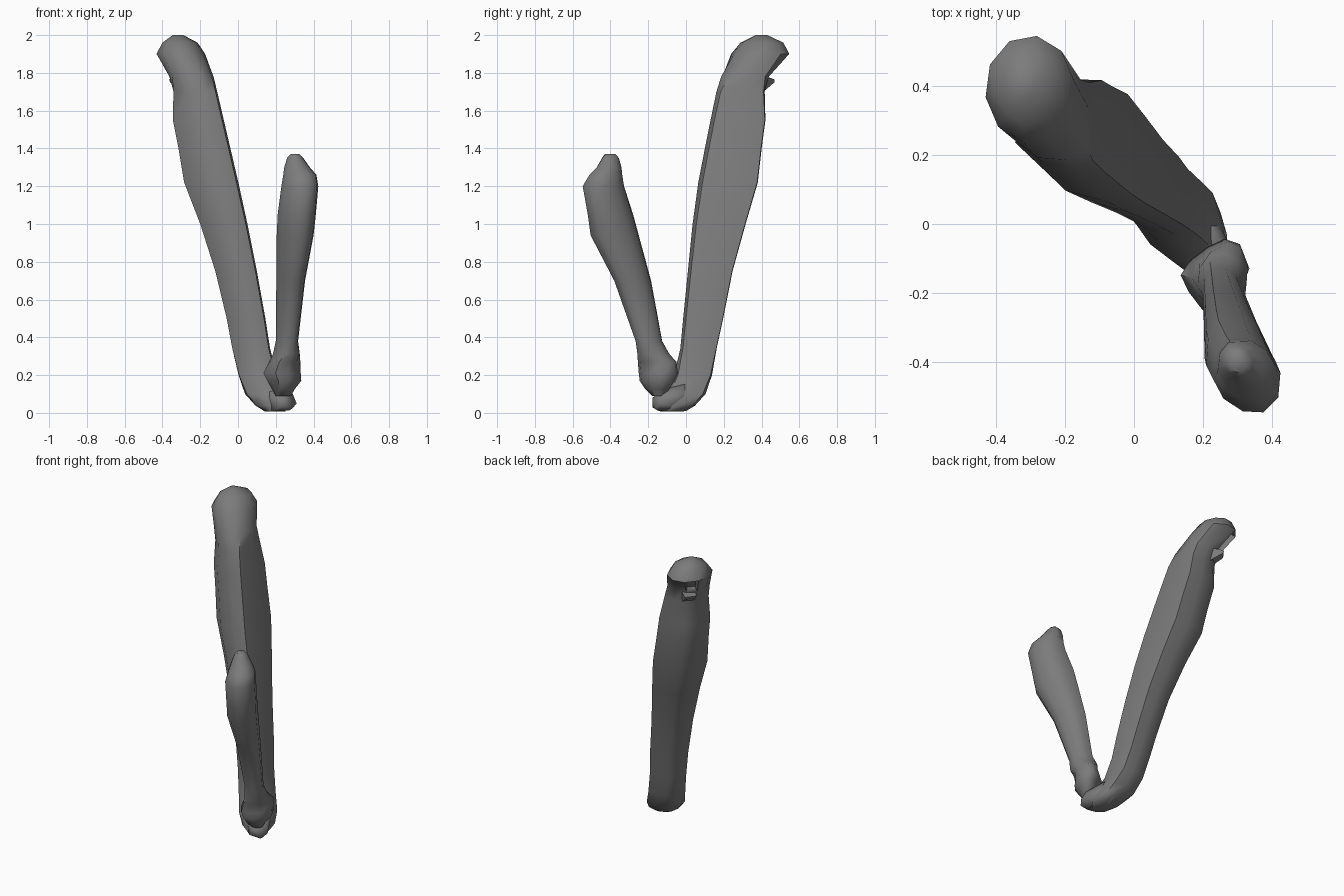
import bpy, bmesh, math
from mathutils import Vector

grey = bpy.data.materials.new("dark grey")
grey.diffuse_color = (0.2, 0.2, 0.2, 1)

# Cross-section profiles inside a -1..1 box, all starting at the back right
BLADE = [(.86, .95), (.2, .97), (-.48, .9), (-.84, .64), (-.96, .15),
         (-1, -.28), (-.4, -.8), (.45, -1), (.93, -.86), (1, .2)]
WEDGE = [(.6, .6), (.1, .95), (-.65, 1), (-.95, .55), (-1, -.1),
         (-.68, -.58), (-.1, -.92), (.5, -1), (.95, -.65), (1, .0)]
COLLAR = [(.75, .85), (.3, 1), (-.25, .75), (-.7, .4), (-1, -.02),
          (-.75, -.5), (-.35, -1), (.3, -.88), (.75, -.4), (1, .25)]
ROUND = [(1.02 * math.cos(math.radians(45 + 36 * i)),
          1.02 * math.sin(math.radians(45 + 36 * i))) for i in range(10)]


def ring(sec, profile):
    """Points of one section: z, x range, y range, blend towards round, own profile."""
    z, x0, x1, y0, y1, r = sec[:6]
    profile = sec[6] if len(sec) > 6 else profile
    pts = []
    for a, b in zip(profile, ROUND):
        px, py = a[0] * (1 - r) + b[0] * r, a[1] * (1 - r) + b[1] * r
        pts.append(Vector(((x0 + x1) / 2 + px * (x1 - x0) / 2,
                           (y0 + y1) / 2 + py * (y1 - y0) / 2, z)))
    return pts


def finish(name, bm, angle=50):
    bmesh.ops.recalc_face_normals(bm, faces=bm.faces)
    me = bpy.data.meshes.new(name)
    bm.to_mesh(me)
    bm.free()
    ob = bpy.data.objects.new(name, me)
    bpy.context.collection.objects.link(ob)
    me.materials.append(grey)
    bpy.ops.object.select_all(action='DESELECT')
    ob.select_set(True)
    bpy.context.view_layer.objects.active = ob
    bpy.ops.object.shade_smooth_by_angle(angle=math.radians(angle))
    return ob


def loft(sections, profile):
    bm = bmesh.new()
    rings = [[bm.verts.new(p) for p in ring(s, profile)] for s in sections]
    for a, b in zip(rings, rings[1:]):
        for i in range(10):
            j = (i + 1) % 10
            bm.faces.new((a[i], a[j], b[j], b[i]))
    bm.faces.new(rings[0])
    bm.faces.new(rings[-1])
    bmesh.ops.recalc_face_normals(bm, faces=bm.faces)
    return bm


def hull(name, points, angle=50):
    bm = bmesh.new()
    for p in points:
        bm.verts.new(p)
    bmesh.ops.convex_hull(bm, input=bm.verts)
    bmesh.ops.delete(bm, geom=[v for v in bm.verts if not v.link_faces], context='VERTS')
    return finish(name, bm, angle)


# Long segment with a hooked, rounded head
bm = loft([
    (.008, .14, .25, -.14, -.01, .5),
    (.04, .09, .27, -.15, .05, .5),
    (.10, .035, .25, -.12, .105, .4),
    (.2, 0, .205, -.065, .14, .2),
    (.34, -.03, .17, -.03, .165, 0),
    (.5, -.06, .145, -.015, .20, 0),
    (.75, -.12, .10, .01, .25, 0),
    (1.0, -.20, .05, .035, .32, 0),
    (1.22, -.285, .002, .065, .385, 0),
    (1.4, -.315, -.04, .10, .405, 0),
    (1.55, -.345, -.075, .13, .425, 0),
    (1.7, -.345, -.11, .16, .42, .1),
    (1.78, -.365, -.13, .18, .44, .5),
    (1.9, -.43, -.175, .24, .545, 1),
    (1.96, -.40, -.215, .29, .515, 1),
    (2.0, -.345, -.29, .37, .43, 1),
], BLADE)
# Recessed socket under the back of the head
spot = Vector((-.37, .45, 1.84))
face = min(bm.faces, key=lambda f: (f.calc_center_median() - spot).length)
inward = face.normal * -.03
bmesh.ops.inset_individual(bm, faces=[face], thickness=.012)
bmesh.ops.translate(bm, verts=face.verts, vec=inward)
finish("long_segment", bm)

# Small lip below the socket
hull("socket_lip", [(-.365, .41, 1.765), (-.32, .47, 1.765), (-.36, .41, 1.75),
                    (-.32, .468, 1.75), (-.30, .34, 1.79), (-.23, .40, 1.79),
                    (-.31, .36, 1.70), (-.26, .41, 1.70)])

# Blunt front tip of the foot, reaching forward to the joint
hull("foot_tip", [
    (.14, -.02, .05), (.15, -.04, .012), (.20, .0, .01), (.18, -.14, .01),
    (.27, -.15, .012), (.22, -.178, .03), (.29, -.16, .025), (.31, -.13, .05),
    (.29, -.11, .10), (.23, -.178, .08), (.23, .04, .10), (.17, -.14, .09),
    (.24, -.12, .12), (.19, .05, .04), (.15, .06, .10), (.20, .03, .17),
    (.16, -.05, .15)], 85)

# Short segment with a flared collar at the joint
finish("short_segment", loft([
    (.09, .20, .28, -.18, -.11, 1),
    (.125, .18, .30, -.215, -.09, 0, COLLAR),
    (.17, .155, .335, -.245, -.06, 0, COLLAR),
    (.21, .135, .332, -.25, -.043, 0, COLLAR),
    (.27, .165, .33, -.255, -.05, 0, COLLAR),
    (.31, .185, .327, -.26, -.085, .5),
    (.38, .20, .318, -.268, -.125, .2),
    (.7, .203, .355, -.38, -.185, 0),
    (.94, .205, .40, -.505, -.25, 0),
    (1.05, .21, .412, -.52, -.28, 0),
    (1.2, .23, .425, -.55, -.325, .3),
    (1.26, .24, .415, -.515, -.335, .4),
    (1.30, .245, .38, -.475, -.34, .5),
    (1.35, .26, .345, -.445, -.355, .7),
    (1.37, .28, .325, -.43, -.375, 1),
], WEDGE))
